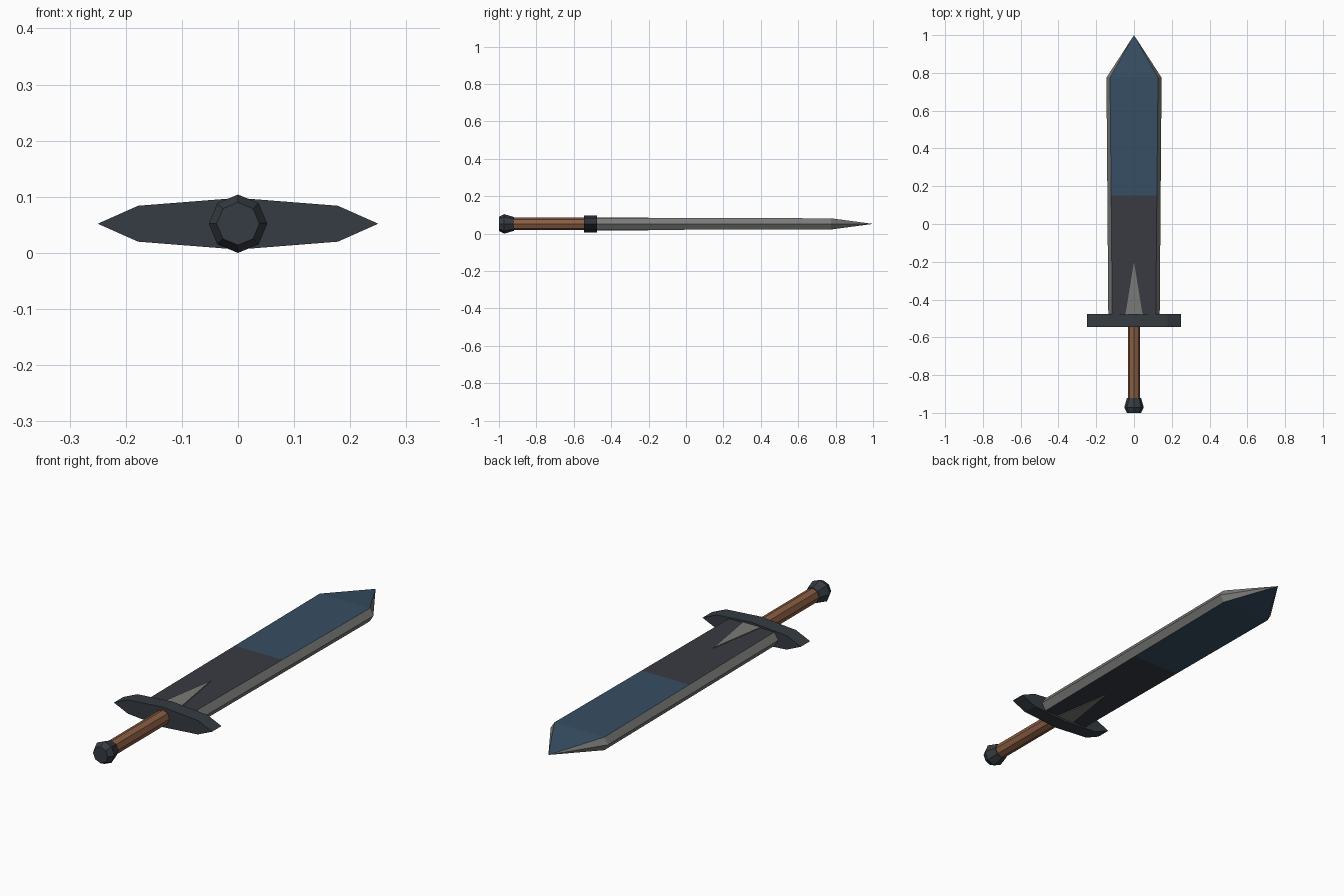
import bpy, math

if "Cube" in bpy.data.objects:
    bpy.data.objects.remove(bpy.data.objects["Cube"])

ZC = 0.052  # height of the sword's centre line


def material(name, rgb):
    m = bpy.data.materials.new(name)
    m.diffuse_color = (*rgb, 1)
    m.use_nodes = True
    m.node_tree.nodes["Principled BSDF"].inputs["Base Color"].default_value = m.diffuse_color
    return m


STEEL = material("grey steel", (0.195, 0.195, 0.19))
DARK = material("dark blade", (0.040, 0.044, 0.054))
BLUE = material("blue blade", (0.038, 0.077, 0.125))
IRON = material("dark iron", (0.036, 0.045, 0.054))
WOOD = material("brown grip", (0.25, 0.11, 0.056))


def loft(name, stations, mats):
    """Skin matching closed (x, z) sections placed along y; a one-point section makes a tip."""
    verts, faces, rings = [], [], []
    for y, section in stations:
        rings.append(range(len(verts), len(verts) + len(section)))
        verts += [(x, y, ZC + z) for x, z in section]
    for a, b in zip(rings, rings[1:]):
        n = len(a)
        for i in range(n):
            j = (i + 1) % n
            if len(b) == 1:
                faces.append((a[i], a[j], b[0]))
            else:
                faces.append((a[i], a[j], b[j], b[i]))
    faces.append(tuple(reversed(rings[0])))
    if len(rings[-1]) > 1:
        faces.append(tuple(rings[-1]))
    # sections run clockwise seen from the front, so flip to face outwards
    faces = [tuple(reversed(f)) for f in faces] if CLOCKWISE else faces
    me = bpy.data.meshes.new(name)
    me.from_pydata(verts, [], faces)
    me.update()
    for m in mats:
        me.materials.append(m)
    ob = bpy.data.objects.new(name, me)
    bpy.context.collection.objects.link(ob)
    return ob


CLOCKWISE = True  # all sections below are counter-clockwise in x-z


def octagon(r):
    return [(r * math.cos(i * math.pi / 4), r * math.sin(i * math.pi / 4)) for i in range(8)]


def blade_section(edge, flat, h):
    return [(edge, 0), (flat, h), (-flat, h), (-edge, 0), (-flat, -h), (flat, -h)]


# Pommel and grip
loft("pommel", [(-1.0, octagon(0.038)), (-0.972, octagon(0.052)), (-0.92, octagon(0.037))], [IRON])
loft("grip", [(-0.93, octagon(0.033)), (-0.53, octagon(0.033))], [WOOD])

# Crossguard
guard = [(0.25, 0), (0.178, 0.032), (0, 0.046), (-0.178, 0.032),
         (-0.25, 0), (-0.178, -0.032), (0, -0.046), (0.178, -0.032)]
loft("crossguard", [(-0.545, guard), (-0.477, guard)], [IRON])

# Blade: steel bevels, dark lower flats, blue upper flats
blade = loft("blade", [(-0.50, blade_section(0.136, 0.115, 0.032)),
                       (0.15, blade_section(0.141, 0.121, 0.031)),
                       (0.775, blade_section(0.146, 0.127, 0.030)),
                       (1.0, [(0, 0)])], [STEEL, DARK, BLUE])
for p in blade.data.polygons:
    if abs(p.normal.z) > 0.8:
        p.material_index = 1 if p.center.y < 0.15 else 2

# Steel triangle plates on both flats
for side, label in ((1, "top"), (-1, "bottom")):
    lo, hi = sorted((side * 0.029, side * 0.0355))
    verts = [(x, y, ZC + z) for z in (lo, hi) for x, y in ((-0.047, -0.49), (0.047, -0.49), (0, -0.2))]
    me = bpy.data.meshes.new(label + "_triangle")
    me.from_pydata(verts, [], [(2, 1, 0), (3, 4, 5), (0, 1, 4, 3), (1, 2, 5, 4), (2, 0, 3, 5)])
    me.materials.append(STEEL)
    bpy.context.collection.objects.link(bpy.data.objects.new(label + "_triangle", me))
